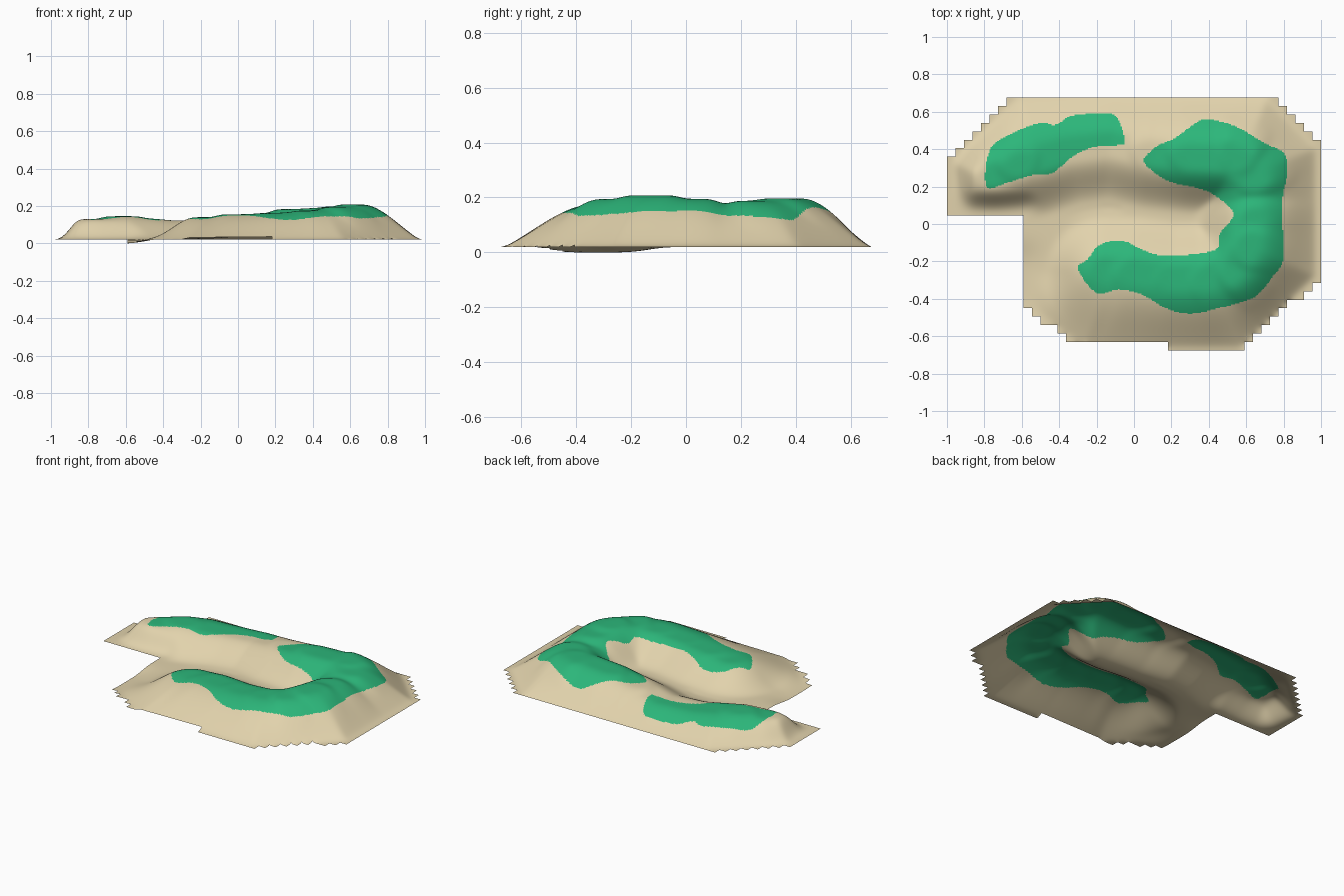
import bpy, bmesh, math

if "Cube" in bpy.data.objects:
    bpy.data.objects.remove(bpy.data.objects["Cube"])

def material(name, rgb):
    m = bpy.data.materials.new(name)
    m.diffuse_color = (*rgb, 1)
    m.use_nodes = True
    m.node_tree.nodes["Principled BSDF"].inputs["Base Color"].default_value = m.diffuse_color
    return m

# Crest line of the curved ridge: x, y, height
RIDGE = [(-.76, .29, .13), (-.62, .34, .145), (-.36, .42, .122), (-.12, .45, .125),
         (.1, .40, .155), (.3, .38, .183), (.55, .37, .197), (.64, .27, .188),
         (.66, .12, .166), (.65, 0, .195), (.63, -.13, .208), (.56, -.25, .195),
         (.4, -.31, .175), (.2, -.31, .162), (0, -.28, .155), (-.15, -.27, .14)]
# Outlines of the two planted patches
PATCH_A = [(-.79, .2), (-.77, .4), (-.64, .49), (-.5, .54), (-.42, .53), (-.33, .58),
           (-.16, .59), (-.09, .57), (-.05, .44), (-.1, .42), (-.22, .41), (-.33, .36),
           (-.44, .27), (-.55, .26), (-.68, .22)]
PATCH_B = [(.06, .36), (.13, .42), (.22, .46), (.33, .54), (.4, .56), (.55, .52), (.7, .43),
           (.8, .38), (.82, .28), (.79, .1), (.8, -.18), (.75, -.27), (.67, -.37), (.6, -.41),
           (.45, -.45), (.3, -.48), (.17, -.45), (.05, -.38), (-.08, -.35), (-.2, -.37),
           (-.3, -.24), (-.25, -.19), (-.18, -.11), (-.06, -.09), (.05, -.14), (.18, -.17),
           (.43, -.14), (.46, -.05), (.53, .04), (.5, .1), (.38, .18), (.18, .23), (.06, .32)]

NX, NY, SUB = 44, 30, 7
CX, CY = 2 / NX, 1.35 / NY

def smoothstep(t):
    t = max(0, min(1, t))
    return t * t * (3 - 2 * t)

def rounded(pts, steps=4):
    """Closed Catmull-Rom curve through the points."""
    out, n = [], len(pts)
    for i in range(n):
        a, b, c, d = (pts[(i + k) % n] for k in (-1, 0, 1, 2))
        for s in range(steps):
            t = s / steps
            out.append(tuple(.5 * (2 * q + (r - p) * t + (2 * p - 5 * q + 4 * r - u) * t * t
                                   + (3 * q - p - 3 * r + u) * t ** 3)
                             for p, q, r, u in zip(a, b, c, d)))
    return out

def inside(x, y, poly):
    hit = False
    x1, y1 = poly[-1]
    for x2, y2 in poly:
        if (y1 > y) != (y2 > y) and x < x1 + (y - y1) * (x2 - x1) / (y2 - y1):
            hit = not hit
        x1, y1 = x2, y2
    return hit

def keep_block(x, y):
    """Stepped outline, decided per coarse block."""
    return (y - .97 * x < 1.3 and x + y < 1.405 and .95 * x - y < 1.225
            and .8 * x + y > -.9 and not (x < -.595 and y < .05)
            and not (y < -.63 and x < .18))

def edge_distance(x, y):
    return max(0, min(.97 - abs(x), .67 - y, y + .66, (1.3 - y + .97 * x) / 1.4 - .02,
                      (1.405 - x - y) / 1.41 - .02, (1.225 - .95 * x + y) / 1.38 - .02,
                      (.9 + .8 * x + y) / 1.28 - .02))

def height(x, y):
    e, best = edge_distance(x, y), 0
    floor = .022 * smoothstep((x + .45) / .7)
    for (ax, ay, ah), (bx, by, bh) in zip(RIDGE, RIDGE[1:]):
        dx, dy = bx - ax, by - ay
        t = ((x - ax) * dx + (y - ay) * dy) / (dx * dx + dy * dy)
        t = max(0, min(1, t))
        px, py = x - ax - t * dx, y - ay - t * dy
        d = math.hypot(px, py)
        if d > .45:
            continue
        h = ah + t * (bh - ah) - .02
        # Outer flank runs down to the sheet's edge, inner flank to the basin floor
        side = (dx * py - dy * px) / (math.hypot(dx, dy) * d + 1e-9)
        w = smoothstep(side)
        r = e / (e + max(d - .03, 0) + 1e-9)
        outer = h * (.45 * smoothstep(r) + .55 * (1 - (1 - r) ** 2))
        p = 1 - smoothstep((d - .08) / .25)
        inner = h * p + (floor * (1 - p) if d < .35 else 0)
        best = max(best, w * outer + (1 - w) * inner * smoothstep(e / .12))
    notch = math.hypot(max(x + .595, 0), max(y - .05, 0))
    best *= smoothstep(notch / .13)
    dip = .02 * math.exp(-((x + .59) / .1) ** 2 - ((y + .32) / .2) ** 4)
    return .02 + best - dip

# Terrain sheet with a stepped edge
bm = bmesh.new()
verts = {}

def vert(i, j):
    if (i, j) not in verts:
        x, y = -1 + i * CX / SUB, -.675 + j * CY / SUB
        verts[i, j] = bm.verts.new((x, y, height(x, y)))
    return verts[i, j]

patches = [rounded(PATCH_A), rounded(PATCH_B)]
for i in range(NX * SUB):
    for j in range(NY * SUB):
        bx, by = -1 + (i // SUB + .5) * CX, -.675 + (j // SUB + .5) * CY
        if not keep_block(bx, by):
            continue
        f = bm.faces.new([vert(i, j), vert(i + 1, j), vert(i + 1, j + 1), vert(i, j + 1)])
        x, y = -1 + (i + .5) * CX / SUB, -.675 + (j + .5) * CY / SUB
        f.material_index = int(any(inside(x, y, p) for p in patches))
        f.smooth = True

# Soften creases between ridge segments
inner_verts = [v for v in bm.verts if not v.is_boundary]
for _ in range(30):
    bmesh.ops.smooth_vert(bm, verts=inner_verts, factor=.5, use_axis_z=True)

mesh = bpy.data.meshes.new("terrain")
bm.to_mesh(mesh)
bm.free()
mesh.materials.append(material("sand", (.76, .65, .415)))
mesh.materials.append(material("green", (.025, .47, .195)))
bpy.context.collection.objects.link(bpy.data.objects.new("terrain", mesh))
